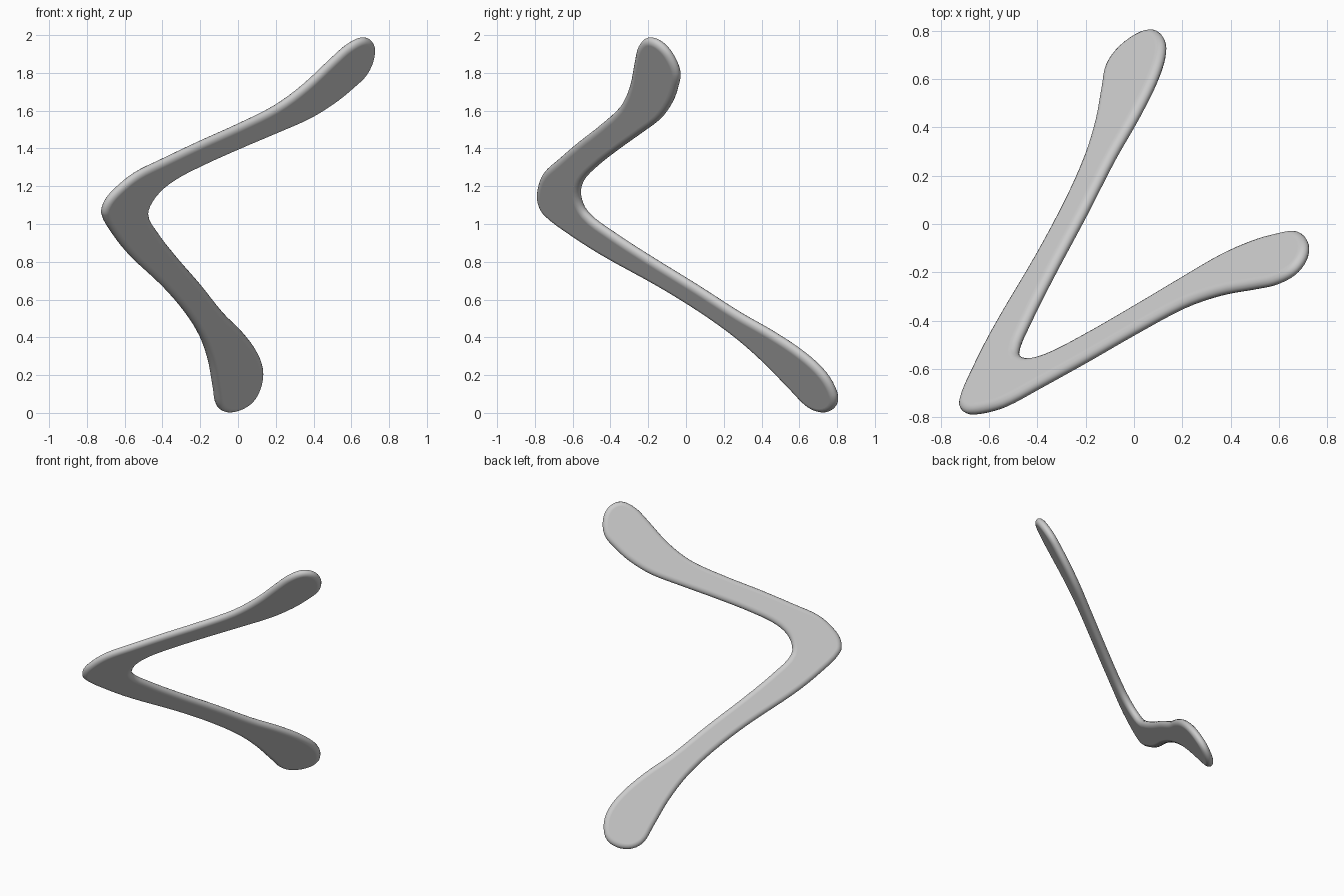
import bpy, bmesh, math
from mathutils import Vector
from mathutils.geometry import interpolate_bezier

cube = bpy.data.objects.get("Cube")
if cube:
    bpy.data.objects.remove(cube, do_unlink=True)

# Tilted plane the bent stick lies in
NORMAL = Vector((-0.59, 0.628, 0.508)).normalized()
HALF_THICK, EDGE_ROUND = 0.027, 0.034

# Outline as x, z; the plane gives y
OUTLINE = [
    (.66, 1.985), (.71, 1.965), (.72, 1.9), (.68, 1.8), (.6, 1.72), (.5, 1.64),
    (.37, 1.56), (.2, 1.485), (0, 1.4), (-.2, 1.31), (-.35, 1.23), (-.44, 1.15),
    (-.48, 1.06), (-.43, .96), (-.33, .83), (-.2, .68), (-.08, .53), (.02, .43),
    (.1, .32), (.13, .21), (.1, .1), (.04, .035), (-.05, .005), (-.11, .035),
    (-.13, .13), (-.155, .27), (-.2, .4), (-.28, .53), (-.4, .67), (-.57, .83),
    (-.66, .94), (-.72, 1.05), (-.7, 1.12), (-.64, 1.19), (-.54, 1.27),
    (-.4, 1.34), (-.2, 1.435), (0, 1.525), (.2, 1.625), (.35, 1.735),
    (.5, 1.875), (.58, 1.945),
]


def on_plane(x, z):
    return Vector((x, 0.783 + 0.939 * x - 0.809 * z, z))


def smooth_loop(points, steps):
    """Closed smooth curve through the points."""
    count, result = len(points), []
    for i in range(count):
        a, b, c, d = (points[(i + k) % count] for k in (-1, 0, 1, 2))
        span = (c - b).length / 3
        h1 = b + (c - a).normalized() * span
        h2 = c - (d - b).normalized() * span
        result += interpolate_bezier(b, h1, h2, c, steps + 1)[:-1]
    return result


loop = smooth_loop([on_plane(x, z) for x, z in OUTLINE], 4)
count = len(loop)

# Inward direction in the plane at every outline point
inward = []
for i in range(count):
    tangent = loop[(i + 1) % count] - loop[i - 1]
    inward.append(tangent.cross(NORMAL).normalized())
tip = max(range(count), key=lambda i: loop[i].z)
if inward[tip].z > 0:
    inward = [-v for v in inward]

# Rounded rim built from stacked rings, closed by two flat faces
bm = bmesh.new()
rings = []
RIM = 8
for k in range(RIM + 1):
    angle = math.pi * (k / RIM - 0.5)
    inset = EDGE_ROUND * (1 - math.cos(angle))
    height = HALF_THICK * math.sin(angle)
    rings.append([bm.verts.new(p + v * inset + NORMAL * height)
                  for p, v in zip(loop, inward)])
for low, high in zip(rings, rings[1:]):
    for i in range(count):
        j = (i + 1) % count
        bm.faces.new((low[i], low[j], high[j], high[i]))
bm.faces.new(rings[0][::-1])
bm.faces.new(rings[-1])
bmesh.ops.recalc_face_normals(bm, faces=bm.faces[:])

mesh = bpy.data.meshes.new("throwing_stick")
bm.to_mesh(mesh)
bm.free()
stick = bpy.data.objects.new("throwing_stick", mesh)
bpy.context.collection.objects.link(stick)

# Plain grey material
grey = bpy.data.materials.new("light_grey")
grey.use_nodes = True
colour = (0.6, 0.6, 0.6, 1)
grey.diffuse_color = colour
grey.node_tree.nodes["Principled BSDF"].inputs["Base Color"].default_value = colour
mesh.materials.append(grey)

# Smooth rim, with shading kept even on the flat faces
bpy.ops.object.select_all(action="DESELECT")
stick.select_set(True)
bpy.context.view_layer.objects.active = stick
bpy.ops.object.shade_smooth_by_angle(angle=math.radians(40))
weighted = stick.modifiers.new("even_shading", "WEIGHTED_NORMAL")
weighted.keep_sharp = True
